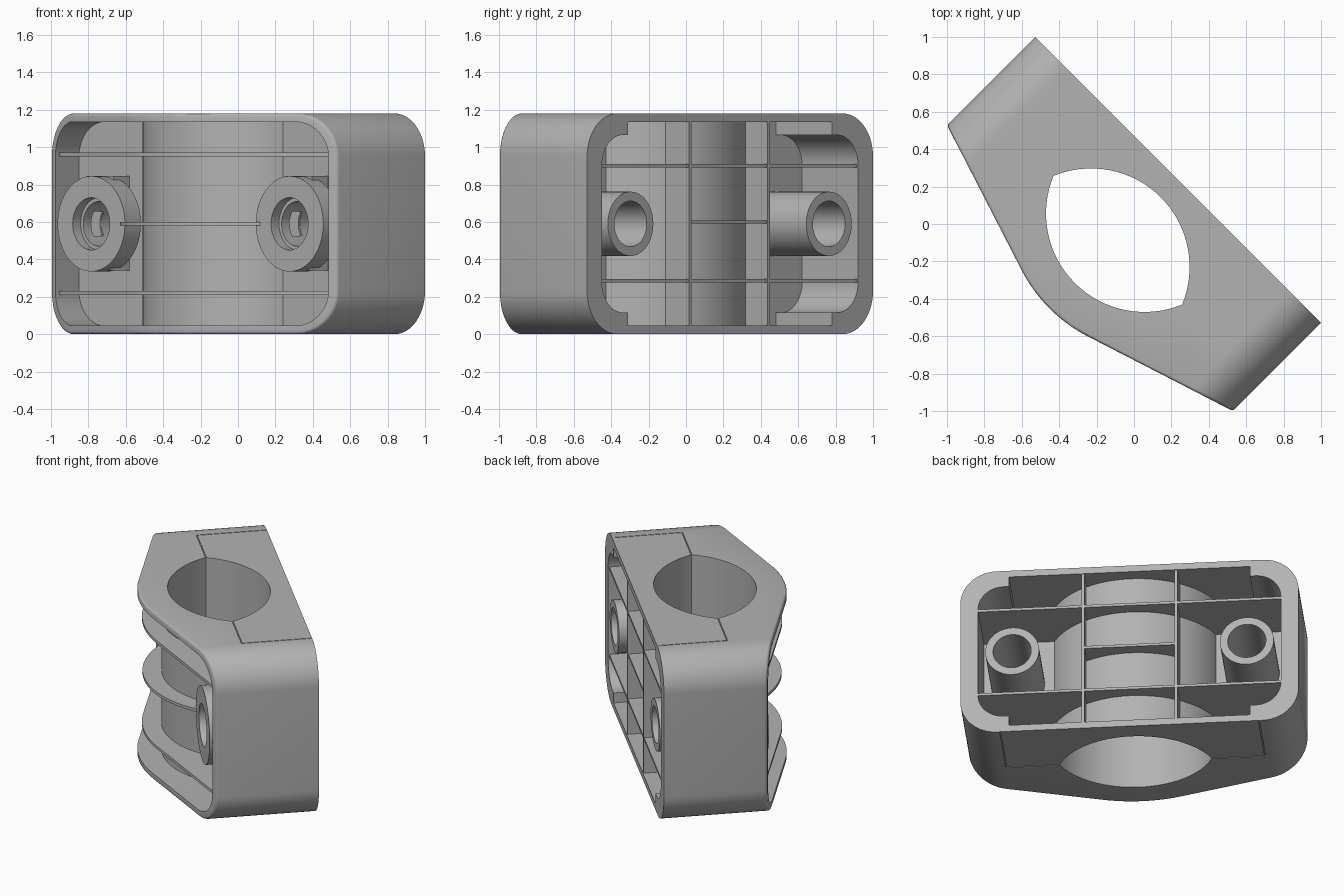
import bpy, bmesh
from math import sin, cos, pi, atan2, sqrt, radians

if "Cube" in bpy.data.objects:
    bpy.data.objects.remove(bpy.data.objects["Cube"])

BACK, END, H, MID = 0.333, 1.081, 1.18, 0.59   # local frame: x along the clamp, y through it
parts = []
grey = bpy.data.materials.new('grey_plastic')
grey.diffuse_color = (0.45, 0.45, 0.45, 1)
grey.use_nodes = True
grey.node_tree.nodes["Principled BSDF"].inputs["Base Color"].default_value = grey.diffuse_color


def prism(name, pts, a, b, axis='z'):
    """Extrude a 2D outline from a to b along z or y."""
    bm = bmesh.new()
    def place(p, t):
        return (p[0], p[1], t) if axis == 'z' else (p[0], t, p[1])
    lo = [bm.verts.new(place(p, a)) for p in pts]
    hi = [bm.verts.new(place(p, b)) for p in pts]
    bm.faces.new(lo)
    bm.faces.new(hi)
    n = len(pts)
    for i in range(n):
        j = (i + 1) % n
        bm.faces.new((lo[i], lo[j], hi[j], hi[i]))
    bmesh.ops.recalc_face_normals(bm, faces=bm.faces)
    me = bpy.data.meshes.new(name)
    bm.to_mesh(me)
    bm.free()
    me.materials.append(grey)
    ob = bpy.data.objects.new(name, me)
    bpy.context.collection.objects.link(ob)
    return ob


def box(name, x0, x1, y0, y1, z0, z1):
    return prism(name, [(x0, y0), (x1, y0), (x1, y1), (x0, y1)], z0, z1)


def round_rect(half, z0, z1, r, n=10):
    pts = []
    for k, (x, z) in enumerate([(half - r, z1 - r), (r - half, z1 - r),
                                (r - half, z0 + r), (half - r, z0 + r)]):
        for i in range(n + 1):
            t = pi / 2 * (k + i / n)
            pts.append((x + r * cos(t), z + r * sin(t)))
    return pts


def circle(x, r, n=48):
    return [(x + r * cos(2 * pi * i / n), MID + r * sin(2 * pi * i / n)) for i in range(n)]


def lens(d=0.0, n=32):
    """Hole outline made of two arcs meeting at the split line."""
    r, off, mid = 0.527 + d, 0.2025, -0.1225
    a = atan2(off, sqrt(r * r - off * off))
    ts = [a + (pi - 2 * a) * i / n for i in range(n + 1)]
    back = [(r * cos(t), mid - off + r * sin(t)) for t in ts]
    front = [(-r * cos(t), mid + off - r * sin(t)) for t in ts]
    return back + front[1:-1]


def bulge(half, back, inset=0.0, n=16):
    """Plan outline: sloping front with a rounded nose."""
    r, t0 = 0.8205, 0.3097
    edge = -0.333 - 0.32 * (END - half) + inset
    nose = [(r * sin(t), 0.182 - r * cos(t) + inset)
            for t in [t0 * (2 * i / n - 1) for i in range(n + 1)]]
    return [(-half, edge)] + nose + [(half, edge), (half, back), (-half, back)]


def boolean(ob, tool, op='DIFFERENCE', keep=False):
    m = ob.modifiers.new(op.lower(), 'BOOLEAN')
    m.operation, m.solver, m.object = op, 'EXACT', tool
    bpy.context.view_layer.objects.active = ob
    bpy.ops.object.modifier_apply(modifier=m.name)
    if not keep:
        bpy.data.objects.remove(tool)


def round_front(ob, size):
    """Soften the sharp rim around the front of the block."""
    bm = bmesh.new()
    bm.from_mesh(ob.data)
    rim = [e for e in bm.edges if len(e.link_faces) == 2 and e.calc_face_angle() > 0.7
           and all(v.co.y < -0.3 for v in e.verts)]
    bmesh.ops.bevel(bm, geom=rim, offset=size, segments=3, profile=0.5, affect='EDGES')
    bm.to_mesh(ob.data)
    bm.free()


# Shared hole cutter
hole = prism('hole_cutter', lens(), -0.2, 1.4)
hole.hide_render = True

# Shell: rounded block with sloped front, hollow from both sides around a floor
body = prism('clamp_body', round_rect(END, 0, H, 0.23, 14), -0.9, 0.6, 'y')
boolean(body, prism('plan', bulge(1.3, BACK), -0.3, 1.5), 'INTERSECT')
round_front(body, 0.016)
boolean(body, prism('front_cavity', round_rect(1.033, 0.045, H - 0.045, 0.19), -1, -0.17, 'y'))
boolean(body, box('back_cavity', -0.77, 0.77, -0.09, 0.5, 0.045, H - 0.045))
boolean(body, prism('corner_cavity', round_rect(0.968, 0.115, H - 0.115, 0.16), -0.0905, 0.5, 'y'))
boolean(body, hole, keep=True)
for s in (-1, 1):
    boolean(body, prism('bore', circle(s * 0.75, 0.124), -0.3, 0, 'y'))
    # Split line between the halves, top and bottom
    for z in (0, H):
        x0, x1 = sorted((s * 0.47, s * 0.83))
        boolean(body, box('seam', x0, x1, -0.124, -0.118, z - 0.007, z + 0.007))
        boolean(body, box('seam', s * 0.827 - 0.003, s * 0.827 + 0.003,
                          -0.12, 0.325, z - 0.007, z + 0.007))
parts.append(body)

# Curved bore wall and the ribs that meet it
cut = [prism('bore_wall', lens(0.04), 0.02, H - 0.02)]
for z in (0.285, 0.9):
    cut.append(box('back_long_rib', -1.0, 1.0, -0.1, 0.325, z - 0.009, z + 0.009))
for s in (-1, 1):
    cut.append(box('back_upright_rib', s * 0.297 - 0.009, s * 0.297 + 0.009, -0.1, 0.328, 0.03, H - 0.03))
cut.append(box('back_short_rib', -0.297, 0.297, -0.1, 0.322, MID + 0.001, MID + 0.019))
for z in (0.22, 0.96):
    cut.append(prism('front_long_rib', bulge(1.05, -0.15, 0.03), z - 0.01, z + 0.01))
collar = prism('front_collar_rib', lens(0.16), MID - 0.01, MID + 0.01)
boolean(collar, box('trim', -2, 2, -0.15, 2, 0, 2))
cut.append(collar)
for ob in cut:
    boolean(ob, hole, keep=True)
    parts.append(ob)
bpy.data.objects.remove(hole)

# Bolt bosses: sleeve at the back, wide seat with a web at the front
for s in (-1, 1):
    x = s * 0.75
    boolean(collar, prism('clearance', circle(x, 0.2), -0.5, 0, 'y'))
    sleeve = prism('bolt_sleeve', circle(x, 0.172), -0.16, 0.331, 'y')
    boolean(sleeve, prism('bore', circle(x, 0.122), -0.4, 0.5, 'y'))
    seat = prism('bolt_seat', circle(x, 0.255, 64), -0.36, -0.24, 'y')
    web = box('web', x - 0.1, x + 0.1, -0.29, -0.15, 0.34, 0.845)
    boolean(seat, web, 'UNION')
    boolean(seat, prism('bore', circle(x, 0.12), -0.5, 0, 'y'))
    boolean(seat, prism('counterbore', circle(x, 0.14), -0.5, -0.3, 'y'))
    parts += [sleeve, seat]

# Turn the assembly into place and shade
for ob in parts:
    ob.rotation_euler[2] = radians(-45)
    bpy.ops.object.select_all(action='DESELECT')
    ob.select_set(True)
    bpy.context.view_layer.objects.active = ob
    bpy.ops.object.shade_smooth_by_angle(angle=radians(30))
